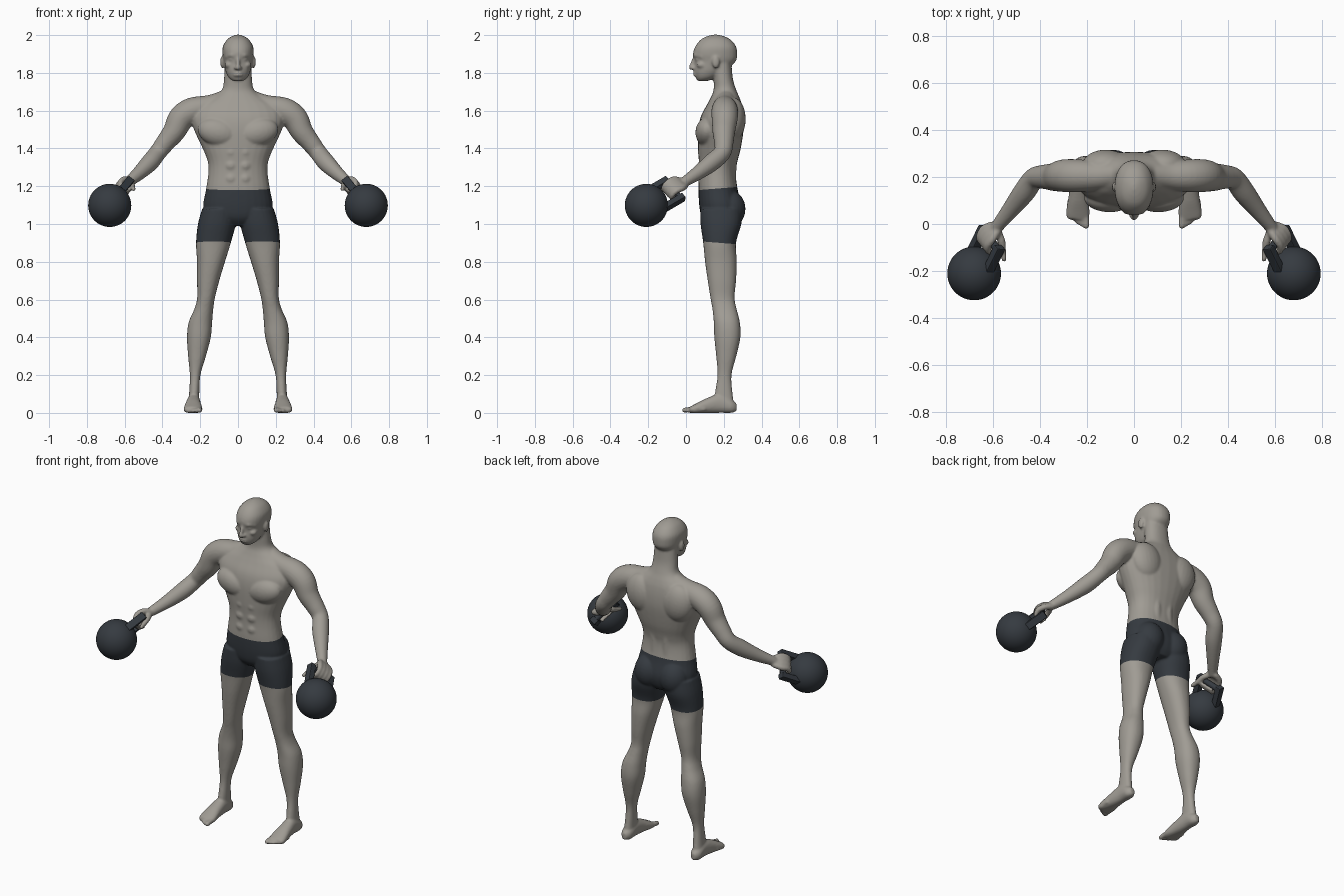
import bpy, bmesh, math
from mathutils import Vector, Matrix

if "Cube" in bpy.data.objects:
    bpy.data.objects.remove(bpy.data.objects["Cube"])


def material(name, rgb):
    m = bpy.data.materials.new(name)
    m.use_nodes = True
    m.diffuse_color = (*rgb, 1)
    m.node_tree.nodes["Principled BSDF"].inputs["Base Color"].default_value = (*rgb, 1)
    return m


SKIN = material("warm grey skin", (0.35, 0.33, 0.295))
DARK = material("dark slate", (0.036, 0.043, 0.052))


def spline(rows, steps=5):
    """Catmull-Rom interpolation of every column of the rows."""
    out = []
    for i in range(len(rows) - 1):
        a, b, c, d = (rows[min(max(i + k, 0), len(rows) - 1)] for k in (-1, 0, 1, 2))
        for s in range(steps):
            t = s / steps
            out.append([q + t / 2 * (r - p + t * (2*p - 5*q + 4*r - s4 + t * (3*q - p - 3*r + s4)))
                        for p, q, r, s4 in zip(a, b, c, d)])
    return out + [list(rows[-1])]


def skin_rings(bm, rings):
    """Join point rings into a closed surface."""
    loops = [[bm.verts.new(p) for p in ring] for ring in rings]
    n = len(loops[0])
    for a, b in zip(loops, loops[1:]):
        for i in range(n):
            j = (i + 1) % n
            bm.faces.new((a[i], a[j], b[j], b[i]))
    bm.faces.new(loops[0][::-1])
    bm.faces.new(loops[-1])


def circle(n=28, power=0.9):
    for i in range(n):
        a = math.tau * i / n
        yield [math.copysign(abs(v) ** power, v) for v in (math.cos(a), math.sin(a))]


def stack(bm, rows):
    """Upright loft; rows are z, centre x, half width, centre y, half depth."""
    skin_rings(bm, [[(cx + rx * c, cy + ry * s, z) for c, s in circle()]
                    for z, cx, rx, cy, ry in spline(rows)])


def tube(bm, rows, n=16):
    """Round-ended tapered tube; rows are x, y, z, radius."""
    pts = spline(rows)
    pos = [Vector(p[:3]) for p in pts]
    rad = [p[3] for p in pts]
    tan = [(pos[min(i + 1, len(pos) - 1)] - pos[max(i - 1, 0)]).normalized() for i in range(len(pos))]
    ends = (0.9, 0.5)
    stations = [(pos[0] - tan[0] * rad[0] * k, rad[0] * math.sqrt(1 - k*k), tan[0]) for k in ends]
    stations += list(zip(pos, rad, tan))
    stations += [(pos[-1] + tan[-1] * rad[-1] * k, rad[-1] * math.sqrt(1 - k*k), tan[-1]) for k in ends[::-1]]
    side, prev, rings = tan[0].orthogonal().normalized(), tan[0], []
    for p, r, t in stations:
        side = prev.rotation_difference(t) @ side
        other, prev = t.cross(side), t
        rings.append([p + (side * c + other * s) * r for c, s in circle(n, 1)])
    skin_rings(bm, rings)


def blob(bm, centre, size, tilt=0):
    m = Matrix.Translation(centre) @ Matrix.Rotation(tilt, 4, 'Y') @ Matrix.Diagonal((*size, 1))
    bmesh.ops.create_uvsphere(bm, u_segments=24, v_segments=16, radius=1, matrix=m)


def add_object(name, bm, mats):
    bmesh.ops.recalc_face_normals(bm, faces=bm.faces[:])
    me = bpy.data.meshes.new(name)
    bm.to_mesh(me)
    bm.free()
    for m in mats:
        me.materials.append(m)
    ob = bpy.data.objects.new(name, me)
    bpy.context.collection.objects.link(ob)
    return ob


# Grip frame: along the grip, away from the ball, and over the knuckles
GRIP = Vector((0.61, -0.07, 1.18))
G = Vector((0.47, 0.605, -0.64)).normalized()
U = Vector((-0.39, 0.8, 0.46))
U = (U - G * U.dot(G)).normalized()
V = G.cross(U)


def held(g, u, v):
    return GRIP + G * g + U * u + V * v


bm = bmesh.new()

# Leg, from hip to ankle
stack(bm, [(1.08, .10, .09, .185, .11), (1.0, .112, .1, .185, .108), (.9, .13, .092, .178, .087),
           (.8, .143, .074, .185, .084), (.7, .158, .059, .19, .075), (.61, .169, .047, .193, .064),
           (.55, .181, .05, .204, .064), (.48, .199, .062, .216, .069), (.4, .207, .063, .219, .069),
           (.3, .217, .047, .213, .053), (.2, .227, .028, .204, .037), (.1, .232, .027, .2, .047),
           (.04, .235, .03, .205, .05)])
# Foot, flat underneath, with five toes
foot = spline([(.268, .235, .014, .03, .02), (.24, .235, .032, .035, .035), (.18, .235, .035, .05, .05),
               (.11, .237, .042, .038, .04), (.05, .238, .05, .022, .026), (.02, .238, .045, .016, .016)])
skin_rings(bm, [[(cx + rx * c, y, max(cz + rz * s, 0)) for c, s in circle()]
                for y, cx, rx, cz, rz in foot])
for i in range(5):
    x, r = .203 + .018 * i, (.014 if i == 0 else .0105)
    tip = -.008 + .002 * i + .0028 * i * i
    tube(bm, [(x, tip + .05, .02, r), (x, tip + .02, .017, r), (x, tip, r, r)], 12)

# Trapezius, arm and wrist in one sweep
tube(bm, [(.04, .215, 1.67, .05), (.14, .205, 1.625, .06), (.24, .205, 1.6, .07), (.3, .205, 1.56, .069),
          (.338, .2, 1.49, .06), (.385, .2, 1.43, .051), (.425, .192, 1.378, .046),
          (.467, .135, 1.325, .047), (.525, .06, 1.268, .037), (.587, -.018, 1.216, .026)], 24)
# Fingers curled over the grip, and the thumb
for g in (-.036, -.012, .012, .036):
    curl = ((.5, .07, .004, .017), (1, .035, .028, .017), (1, -.005, .034, .015),
            (1, -.032, .015, .013), (1, -.03, -.015, .012), (1, -.006, -.029, .011))
    tube(bm, [(*held(g * k, u, v), r) for k, u, v, r in curl])
tube(bm, [(*held(g, u, v), r) for g, u, v, r in ((-.01, .06, 0, .017), (-.04, .03, -.02, .017),
                                                (-.06, -.01, -.036, .014), (-.08, -.04, -.046, .011))])

# Chest, shoulder blade, spinal muscle, buttock and abdominals
blob(bm, (.103, .112, 1.485), (.112, .062, .075), -.25)
blob(bm, (.12, .25, 1.555), (.1, .066, .115), .2)
tube(bm, [(.042, .235, 1.2, .032), (.04, .235, 1.32, .034), (.045, .26, 1.48, .036)])
blob(bm, (.085, .232, 1.08), (.085, .083, .098))
for z in (1.24, 1.31, 1.38):
    blob(bm, (.036, .09, z), (.036, .027, .034))

# Brow, eye, cheekbone, nostril and ear
tube(bm, [(.014, .051, 1.89, .01), (.035, .053, 1.894, .011), (.06, .085, 1.886, .01)], 12)
blob(bm, (.033, .063, 1.871), (.015, .013, .01))
blob(bm, (.046, .082, 1.842), (.024, .026, .018))
blob(bm, (.011, .036, 1.826), (.01, .012, .009))
blob(bm, (.083, .158, 1.857), (.011, .02, .033))

# Mirror every side part across the middle
copy = bmesh.ops.duplicate(bm, geom=bm.verts[:] + bm.edges[:] + bm.faces[:])["geom"]
bmesh.ops.scale(bm, vec=(-1, 1, 1), verts=[e for e in copy if isinstance(e, bmesh.types.BMVert)])

# Trunk and neck
stack(bm, [(z, 0, rx, cy, ry) for z, rx, cy, ry in (
    (.99, .07, .19, .07), (1.03, .15, .185, .1), (1.09, .184, .183, .112), (1.18, .17, .17, .104),
    (1.27, .157, .166, .097), (1.33, .16, .17, .102), (1.4, .187, .177, .113), (1.5, .233, .185, .12),
    (1.57, .245, .192, .113), (1.63, .21, .203, .093), (1.67, .14, .207, .076), (1.71, .086, .206, .06),
    (1.77, .074, .197, .051), (1.86, .07, .19, .05))])
# Head from chin to crown
stack(bm, [(z, 0, rx, cy, ry) for z, rx, cy, ry in (
    (1.757, .026, .088, .026), (1.775, .049, .105, .053), (1.81, .066, .125, .081), (1.86, .076, .154, .108),
    (1.9, .082, .154, .117), (1.94, .08, .157, .108), (1.975, .059, .157, .08),
    (1.993, .034, .157, .047), (2.002, .01, .157, .014))])
# Nose and lips
tube(bm, [(0, .047, 1.886, .009), (0, .035, 1.855, .01), (0, .026, 1.828, .0125)], 12)
for z in (1.787, 1.8):
    blob(bm, (0, .05, z), (.026, .013, .0065))

# Fuse the parts into one smooth body
body = add_object("body", bm, [])
remesh = body.modifiers.new("fuse", 'REMESH')
remesh.mode = 'VOXEL'
remesh.voxel_size = 0.0065
soften = body.modifiers.new("soften", 'SMOOTH')
soften.factor = 0.5
soften.iterations = 5
bpy.context.view_layer.update()
fused = bpy.data.meshes.new_from_object(body.evaluated_get(bpy.context.evaluated_depsgraph_get()))
body.modifiers.clear()
body.data = fused

# Shorts: the band between a slightly tilted waistline and hemline
waist = (Vector((0, .07, 1.18)), Vector((0, -.08, 1)))
hem = (Vector((0, .18, .9)), Vector((0, .08, 1)))
fused.materials.clear()
fused.materials.append(SKIN)
fused.materials.append(DARK)
bm = bmesh.new()
bm.from_mesh(fused)
for co, no in (waist, hem):
    bmesh.ops.bisect_plane(bm, geom=bm.verts[:] + bm.edges[:] + bm.faces[:], plane_co=co, plane_no=no)
for f in bm.faces:
    c = f.calc_center_median()
    inside = (c - waist[0]).dot(waist[1]) < 0 < (c - hem[0]).dot(hem[1])
    f.material_index = int(inside and abs(c.x) < .4)
bm.to_mesh(fused)
bm.free()
fused.shade_smooth()

# Kettlebells: ball, two square handle posts and a round grip
for side, label in ((1, "left"), (-1, "right")):
    flip = Matrix.Diagonal((side, 1, 1, 1))
    bm = bmesh.new()
    bmesh.ops.create_uvsphere(bm, u_segments=48, v_segments=32, radius=.114,
                              matrix=flip @ Matrix.Translation(held(0, -.176, 0)))
    add_object(label + "_kettlebell_ball", bm, [DARK]).data.shade_smooth()

    bm = bmesh.new()
    frame = Matrix((G, U, V)).transposed().to_4x4()
    for g in (-.07, .07):
        place = Matrix.Translation(held(g, -.043, 0)) @ frame
        bmesh.ops.create_cube(bm, size=1, matrix=flip @ place @ Matrix.Diagonal((.034, .125, .042, 1)))
    handle = add_object(label + "_kettlebell_handle", bm, [DARK])
    bevel = handle.modifiers.new("bevel", 'BEVEL')
    bevel.width = .005
    bevel.segments = 2

    bm = bmesh.new()
    ends = [held(g, 0, 0) for g in (-.07, .07)]
    tube(bm, [(p.x * side, p.y, p.z, .017) for p in ends])
    add_object(label + "_kettlebell_grip", bm, [DARK]).data.shade_smooth()
